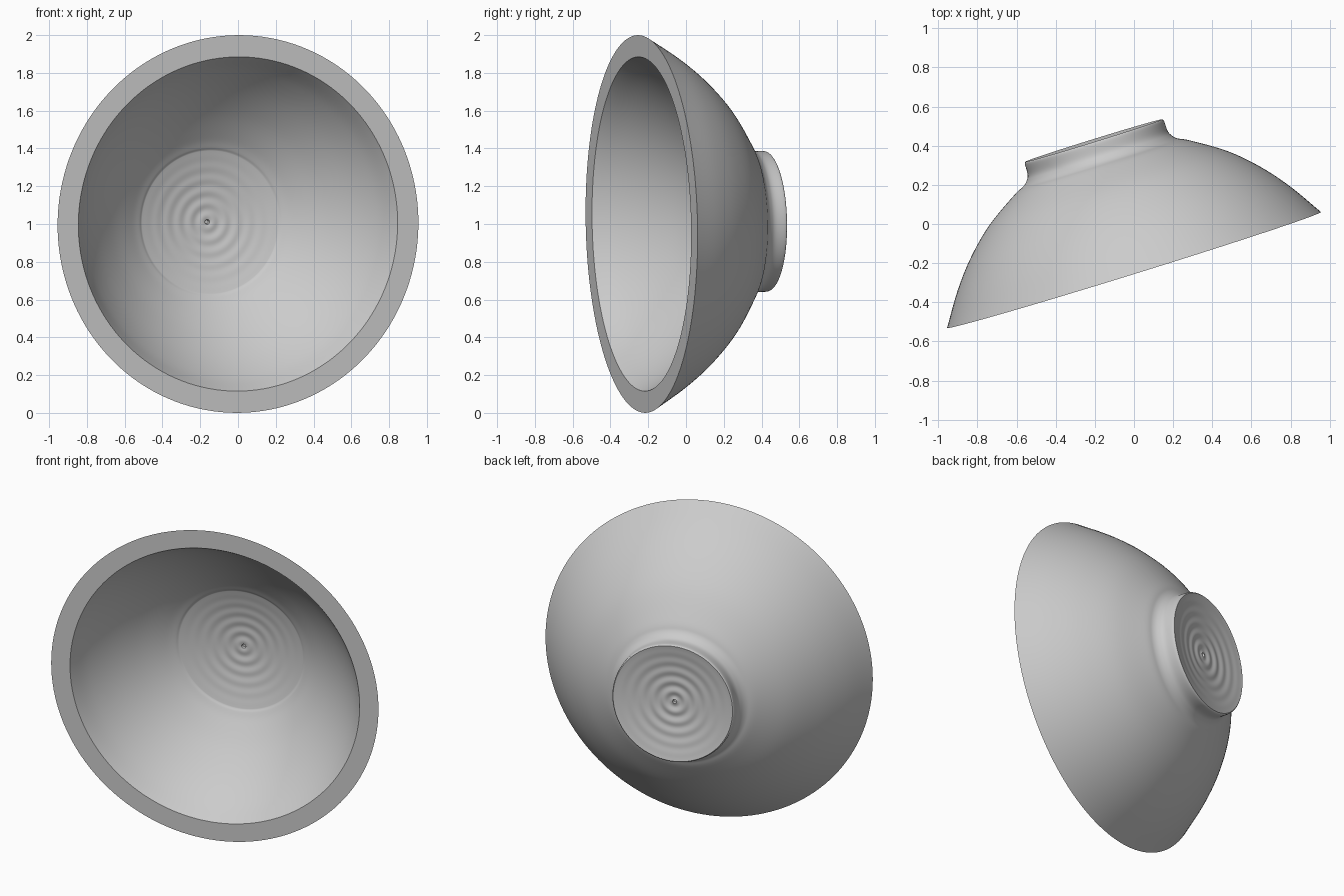
import bpy
import bmesh
import math
from mathutils import Vector

cube = bpy.data.objects.get("Cube")
if cube:
    bpy.data.objects.remove(cube, do_unlink=True)

SEGMENTS = 144
RIM_CENTRE = Vector((0, -0.235, 1.0))
AXIS = Vector((-0.296, 0.955, 0.02)).normalized()


def smooth_path(points, steps=6):
    """Catmull-Rom curve through (radius, height) points."""
    pts = [Vector(p) for p in points]
    pts = [2 * pts[0] - pts[1]] + pts + [2 * pts[-1] - pts[-2]]
    path = []
    for a, b, c, d in zip(pts, pts[1:], pts[2:], pts[3:]):
        for i in range(steps):
            t = i / steps
            path.append(0.5 * (2 * b + (c - a) * t + (2 * a - 5 * b + 4 * c - d) * t ** 2
                               + (3 * b - a - 3 * c + d) * t ** 3))
    return path + [pts[-2]]


def rippled_disc(radius, edge, centre, amplitude, pit, count=70):
    """Dished disc with turning rings, from its edge in to a small pit."""
    path = []
    for i in range(count + 1):
        r = radius + (0.013 - radius) * i / count
        f = r / radius
        ripple = amplitude * (1 - f) * math.cos(2 * math.pi * r / 0.065)
        path.append(Vector((r, centre + (edge - centre) * f * f + ripple)))
    end = path[-1].y
    return path + [Vector((0.009, end + pit)), Vector((0, end + pit))]


# Profile: foot underside, outer wall, flat rim, inner wall, inner floor
underside = rippled_disc(0.365, 0.693, 0.657, 0.004, -0.012)
outer = smooth_path([(0.365, 0.693), (0.372, 0.682), (0.374, 0.63), (0.386, 0.602),
                     (0.412, 0.576), (0.47, 0.547), (0.637, 0.438), (0.776, 0.309),
                     (0.89, 0.169), (1.0, 0)])
inner = smooth_path([(0.885, 0), (0.81, 0.12), (0.708, 0.243), (0.58, 0.362),
                     (0.45, 0.456), (0.388, 0.492)])
floor = rippled_disc(0.383, 0.497, 0.55, 0.0025, 0.012)
profile = underside[::-1] + outer[1:] + inner + floor

# Bowl: the profile turned about its axis
bm = bmesh.new()
verts = [bm.verts.new((p.x, 0, p.y)) for p in profile]
edges = [bm.edges.new(pair) for pair in zip(verts, verts[1:])]
bmesh.ops.spin(bm, geom=verts + edges, cent=(0, 0, 0), axis=(0, 0, 1),
               angle=2 * math.pi, steps=SEGMENTS, use_duplicate=False)
bmesh.ops.remove_doubles(bm, verts=bm.verts[:], dist=0.0001)
bmesh.ops.recalc_face_normals(bm, faces=bm.faces[:])
mesh = bpy.data.meshes.new("bowl")
bm.to_mesh(mesh)
bm.free()

bowl = bpy.data.objects.new("bowl", mesh)
bpy.context.collection.objects.link(bowl)
bowl.location = RIM_CENTRE
bowl.rotation_mode = 'QUATERNION'
bowl.rotation_quaternion = Vector((0, 0, 1)).rotation_difference(AXIS)

# Plain grey finish
grey = bpy.data.materials.new("plain grey")
grey.use_nodes = True
colour = (0.6, 0.6, 0.6, 1)
grey.diffuse_color = colour
grey.node_tree.nodes["Principled BSDF"].inputs["Base Color"].default_value = colour
mesh.materials.append(grey)

bpy.ops.object.select_all(action='DESELECT')
bowl.select_set(True)
bpy.context.view_layer.objects.active = bowl
bpy.ops.object.shade_smooth_by_angle(angle=math.radians(35))
